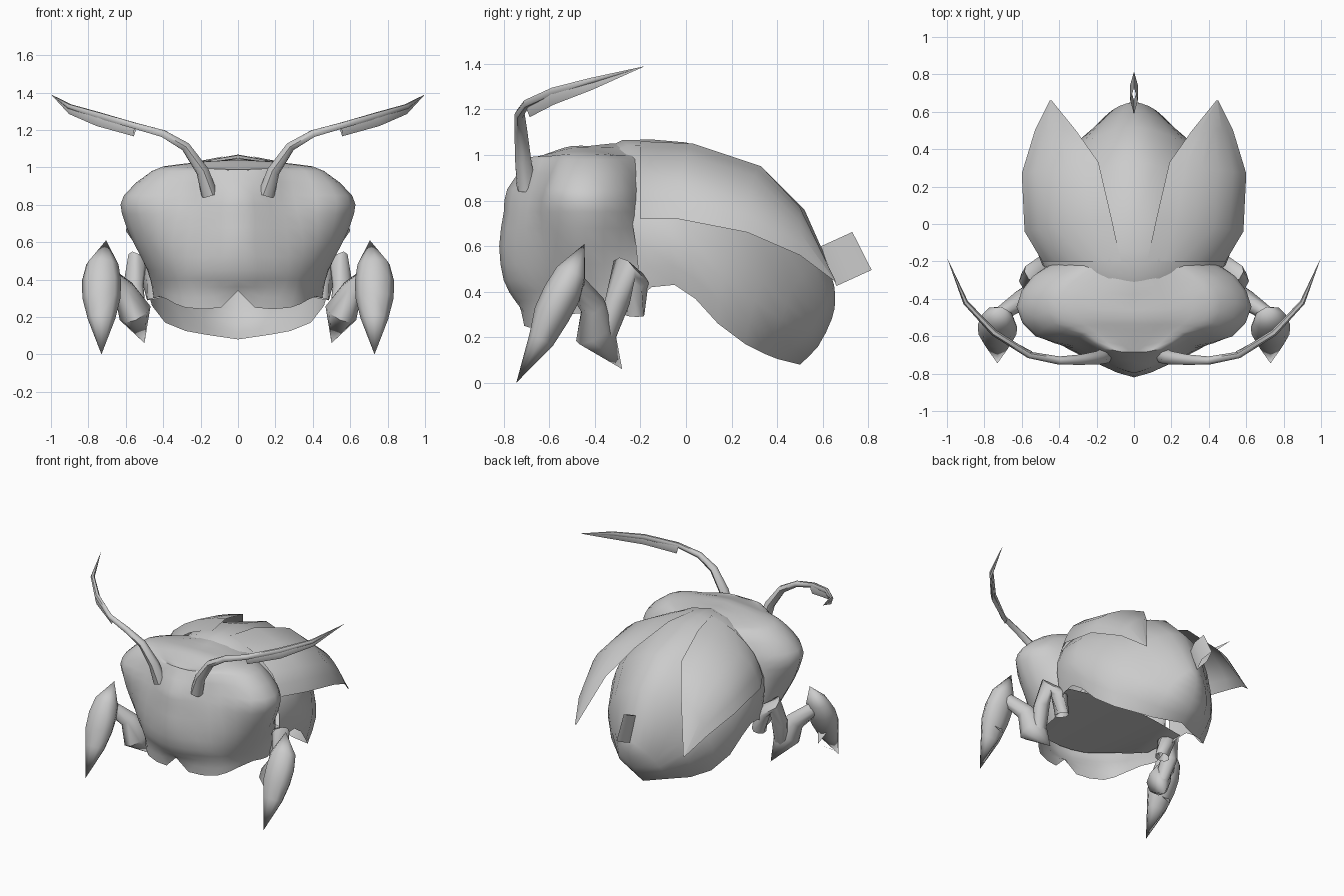
import bpy, bmesh, math
from mathutils import Vector

grey = bpy.data.materials.new("grey_shell")
grey.diffuse_color = (0.6, 0.6, 0.6, 1)


def finish(name, rows, closed=False, angle=60):
    """Skin a grid of points."""
    bm = bmesh.new()
    grid = [[bm.verts.new(p) for p in row] for row in rows]
    for a, b in zip(grid, grid[1:]):
        n = len(a)
        for i in range(n if closed else n - 1):
            j = (i + 1) % n
            bm.faces.new((a[i], a[j], b[j], b[i]))
    bmesh.ops.remove_doubles(bm, verts=bm.verts, dist=0.0005)
    bmesh.ops.dissolve_degenerate(bm, edges=bm.edges, dist=0.0005)
    bmesh.ops.recalc_face_normals(bm, faces=bm.faces)
    # open shells: turn outward from the body middle
    if not closed:
        s = sum(f.normal.dot(f.calc_center_median() - Vector((0, -0.1, 0.5))) * f.calc_area() for f in bm.faces)
        if s < 0:
            bmesh.ops.reverse_faces(bm, faces=bm.faces)
    me = bpy.data.meshes.new(name)
    bm.to_mesh(me)
    bm.free()
    me.materials.append(grey)
    ob = bpy.data.objects.new(name, me)
    bpy.context.collection.objects.link(ob)
    bpy.ops.object.select_all(action='DESELECT')
    ob.select_set(True)
    bpy.context.view_layer.objects.active = ob
    bpy.ops.object.shade_smooth_by_angle(angle=math.radians(angle))
    return ob


def mirror(ob):
    m = ob.modifiers.new("mirror", 'MIRROR')
    m.use_clip = True
    m.merge_threshold = 0.001
    return ob


def spline(pts, steps):
    """Smooth curve through the given points, level where it starts on the mirror plane."""
    pts = [Vector(p) for p in pts]
    first = 2 * pts[0] - pts[1]
    if pts[0].x == 0 and pts[1].x > 0:
        first = Vector((-pts[1].x, pts[1].y, pts[1].z))
    ext = [first] + pts + [2 * pts[-1] - pts[-2]]
    out = []
    for i in range(len(pts) - 1):
        a, b, c, d = ext[i:i + 4]
        for k in range(steps):
            t = k / steps
            out.append(0.5 * (2 * b + (c - a) * t + (2 * a - 5 * b + 4 * c - d) * t * t
                              + (3 * b - a - 3 * c + d) * t ** 3))
    return out + [pts[-1]]


def shell(name, rows, across=2, along=1):
    rows = [spline(r, across) for r in rows]
    cols = [spline(c, along) for c in zip(*rows)]
    for c in cols:
        for p in c:
            p.x = max(p.x, 0)
    for p in cols[0]:
        p.x = 0 if rows[0][0].x == 0 else p.x
    return mirror(finish(name, list(zip(*cols))))


def tube(name, pts, radii, flat=1.0, sides=6, angle=60):
    """Tapered limb; flat scales its sideways width."""
    pts = [Vector(p) for p in pts]
    rows = []
    for i, (p, r) in enumerate(zip(pts, radii)):
        t = (pts[min(i + 1, len(pts) - 1)] - pts[max(i - 1, 0)]).normalized()
        u = t.cross(Vector((0, 0, 1))).normalized()
        v = u.cross(t)
        rows.append([p + u * (r * flat * math.cos(2 * math.pi * k / sides))
                     + v * (r * math.sin(2 * math.pi * k / sides)) for k in range(sides)])
    return finish(name, rows, True, angle)


# Head with bulging eyes: level contours from the front middle to the neck
contours = [
    (0.98, [(0, -.69), (.16, -.67), (.28, -.59), (.43, -.53), (.46, -.4), (.38, -.29), (.22, -.2)]),
    (0.85, [(0, -.785), (.16, -.715), (.3, -.64), (.52, -.59), (.61, -.44), (.52, -.28), (.36, -.2)]),
    (0.75, [(0, -.80), (.18, -.73), (.32, -.665), (.52, -.6), (.62, -.44), (.54, -.28), (.41, -.2)]),
    (0.60, [(0, -.82), (.18, -.75), (.35, -.67), (.49, -.57), (.56, -.44), (.51, -.29), (.44, -.2)]),
    (0.45, [(0, -.80), (.2, -.74), (.33, -.66), (.43, -.55), (.48, -.42), (.48, -.3), (.45, -.2)]),
    (0.36, [(0, -.75), (.17, -.71), (.31, -.64), (.39, -.53), (.44, -.42), (.46, -.3), (.45, -.2)]),
]
crown = [(0, y, z) for y, z in zip((-.69, -.64, -.57, -.5, -.42, -.33, -.2),
                                   (.98, .995, 1.02, 1.04, 1.04, 1.05, 1.05))]
brow = [(x, y, z) for x, y, z in zip((0, .1, .2, .3, .31, .25, .14), (-.69, -.67, -.58, -.5, -.4, -.32, -.2),
                                     (.98, .99, 1.0, 1.015, 1.015, 1.005, 1.0))]
mouth = [(0, -.72, .34), (.09, -.71, .25), (.28, -.65, .25), (.37, -.55, .29), (.42, -.42, .31), (.45, -.3, .3),
         (.45, -.2, .36)]
shell("head", [crown, brow] + [[(x, y, z) for x, y in c] for z, c in contours] + [mouth], 2, 2)

# Belly plate closing the chest from below
shell("belly_plate", [
    [(0, -.78, .47), (.18, -.73, .46), (.32, -.64, .47), (.41, -.53, .45)],
    [(0, -.45, .47), (.2, -.44, .46), (.35, -.42, .45), (.46, -.4, .42)],
    [(0, -.1, .47), (.2, -.1, .47), (.36, -.1, .45), (.49, -.1, .43)],
])

# Abdomen: arches from the spine down to the open lower rim
shell("abdomen", [
    [(0, -.35, 1.03), (.26, -.29, .96), (.44, -.25, .78), (.49, -.22, .6), (.47, -.2, .38)],
    [(0, -.28, 1.065), (.26, -.22, .985), (.46, -.19, .79), (.51, -.17, .6), (.49, -.15, .42)],
    [(0, -.15, 1.068), (.26, -.13, .985), (.46, -.1, .79), (.53, -.07, .6), (.5, -.05, .43)],
    [(0, 0, 1.055), (.27, 0, .97), (.47, 0, .78), (.53, .02, .56), (.49, .04, .37)],
    [(0, .33, .95), (.23, .28, .86), (.42, .22, .68), (.5, .16, .46), (.46, .14, .26)],
    [(0, .52, .76), (.2, .47, .68), (.36, .37, .53), (.43, .3, .36), (.39, .26, .17)],
    [(0, .6, .58), (.14, .56, .52), (.27, .46, .41), (.32, .42, .28), (.28, .35, .125)],
    [(0, .65, .43), (.08, .63, .38), (.15, .58, .3), (.18, .52, .2), (.17, .4, .105)],
    [(0, .65, .43), (0, .655, .36), (0, .64, .28), (0, .58, .16), (0, .5, .08)],
])

# Wing cases: inner edge, two ridges, outer edge
shell("wing_cases", [
    [(.07, -.2, 1.06), (.25, -.2, 1.0), (.42, -.2, .87), (.49, -.2, .72)],
    [(.12, .03, 1.05), (.33, 0, 1.0), (.51, -.03, .88), (.585, -.04, .72)],
    [(.19, .33, .95), (.36, .3, .91), (.53, .28, .8), (.6, .27, .66)],
    [(.31, .5, .77), (.39, .5, .74), (.47, .5, .66), (.53, .5, .56)],
    [(.44, .66, .44), (.445, .66, .44), (.445, .66, .44), (.45, .66, .44)],
])

# Antennae: stalk and flat blade
mirror(tube("antenna_stalks", [(.15, -.7, .85), (.19, -.715, .98), (.28, -.725, 1.11), (.4, -.73, 1.18),
                               (.56, -.7, 1.225), (.75, -.58, 1.28), (.9, -.42, 1.325), (1, -.18, 1.39)],
            [.045, .036, .028, .022, .018, .018, .014, 0]))
mirror(tube("antenna_blades", [(.55, -.69, 1.2), (.75, -.585, 1.255), (.9, -.42, 1.31), (1, -.18, 1.39)],
            [.035, .035, .026, 0], .3, 4))

# Folded legs: upper leg, fore leg, claw
mirror(tube("upper_legs", [(.44, -.23, .3), (.47, -.22, .44), (.54, -.27, .5), (.56, -.3, .36), (.53, -.36, .18)],
            [.05, .06, .06, .055, .045], 1, 8))
mirror(tube("fore_legs", [(.5, -.28, .06), (.55, -.4, .22), (.61, -.41, .34), (.71, -.48, .43)],
            [0, .1, .065, .05], .8, 8))
mirror(tube("claws", [(.705, -.445, .61), (.725, -.505, .48), (.73, -.545, .39), (.73, -.59, .3), (.73, -.635, .19),
                      (.73, -.745, 0)], [0, .07, .083, .08, .058, 0], 1.27, 8))
mirror(finish("claw_spurs", [[(.70, -.55, .24), (.77, -.55, .24)], [(.735, -.5, .17), (.735, -.5, .17)],
                             [(.72, -.72, .03), (.74, -.72, .03)]]))

# Tail sleeve: open diamond tube, upright
tube("tail", [(0, .66, .63), (0, .7375, .46)], [.077, .085], .26, 4, 30)
